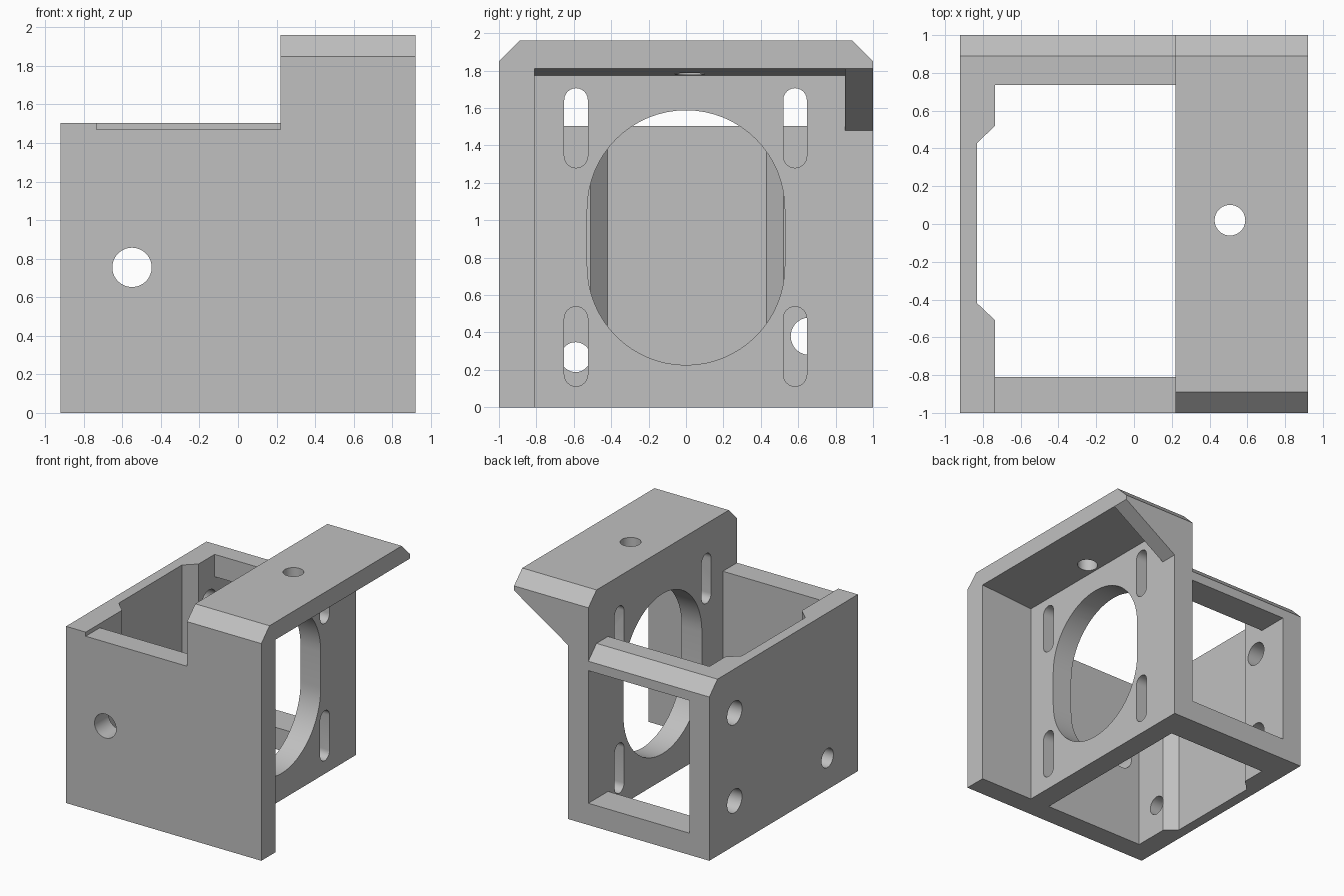
import bpy, bmesh, math

cube = bpy.data.objects.get("Cube")
if cube:
    bpy.data.objects.remove(cube, do_unlink=True)

grey = bpy.data.materials.new("plain grey")
grey.use_nodes = True
grey.diffuse_color = (0.53, 0.53, 0.53, 1)
grey.node_tree.nodes["Principled BSDF"].inputs["Base Color"].default_value = (0.53, 0.53, 0.53, 1)

PLACE = {"x": lambda u, v, t: (t, u, v),   # profile in y, z
         "y": lambda u, v, t: (u, t, v),   # profile in x, z
         "z": lambda u, v, t: (u, v, t)}   # profile in x, y


def prism(name, axis, points, start, end):
    """Extrude a flat profile along an axis."""
    bm = bmesh.new()
    low = [bm.verts.new(PLACE[axis](u, v, start)) for u, v in points]
    high = [bm.verts.new(PLACE[axis](u, v, end)) for u, v in points]
    bm.faces.new(low)
    bm.faces.new(high)
    for i in range(len(low)):
        j = (i + 1) % len(low)
        bm.faces.new((low[i], low[j], high[j], high[i]))
    bmesh.ops.recalc_face_normals(bm, faces=bm.faces)
    mesh = bpy.data.meshes.new(name)
    bm.to_mesh(mesh)
    bm.free()
    mesh.materials.append(grey)
    obj = bpy.data.objects.new(name, mesh)
    bpy.context.collection.objects.link(obj)
    return obj


def rect(u0, u1, v0, v1):
    return [(u0, v0), (u1, v0), (u1, v1), (u0, v1)]


def slot(u, v, radius, half=0.0, steps=32):
    """Upright rounded slot; a circle when half is zero."""
    pts = []
    for side in (0, 1):
        for i in range(steps + (1 if half else 0)):
            a = math.pi * (side + i / steps)
            pts.append((u + radius * math.cos(a),
                        v + radius * math.sin(a) + (half if side == 0 else -half)))
    return pts


# Stepped block: low box and tall mounting end
bracket = prism("mounting_bracket", "y",
                [(-0.92, 0), (0.92, 0), (0.92, 1.96), (0.22, 1.96), (0.22, 1.505), (-0.92, 1.505)], -1, 1)


def cut(axis, points, start, end):
    cutter = prism("cutter", axis, points, start, end)
    cutter.hide_render = True
    mod = bracket.modifiers.new("cut", "BOOLEAN")
    mod.operation = "DIFFERENCE"
    mod.solver = "EXACT"
    mod.object = cutter
    bpy.context.view_layer.objects.active = bracket
    bpy.ops.object.modifier_apply(modifier=mod.name)
    bpy.data.objects.remove(cutter, do_unlink=True)


# Chamfers on the shelf and on the low back edge
for s in (-1, 1):
    cut("x", [(s * 0.79, 2.06), (s * 1.1, 1.75), (s * 1.1, 2.06)], 0.1, 1.0)
cut("x", [(0.79, 1.605), (1.1, 1.295), (1.1, 1.605)], -1.0, 0.22)

# Open well with a relieved side wall
cut("z", [(0.22, -0.81), (0.22, 0.735), (-0.735, 0.735), (-0.735, 0.52), (-0.83, 0.43),
          (-0.83, -0.42), (-0.735, -0.51), (-0.735, -0.81)], -0.1, 2.1 - 0.5)

# Back window and lowered front rim
cut("y", rect(-0.735, 0.22, 0.185, 1.315), 0.6, 1.1)
cut("y", rect(-0.735, 0.22, 1.47, 1.6), -1.1, -0.7)

# Bay under the shelf, then the space below the back gusset
cut("y", [(0.41, -0.1), (1.0, -0.1), (1.0, 1.816), (0.41, 1.775)], -0.81, 0.85)
cut("y", [(0.41, -0.1), (1.0, -0.1), (1.0, 1.862), (0.41, 1.48)], 0.8, 1.1)

# Large oval opening and four adjusting slots in the plate
cut("x", slot(0, 0.907, 0.528, 0.153), 0.1, 0.5)
for y in (-0.588, 0.583):
    for z in (0.325, 1.493):
        cut("x", slot(y, z, 0.063, 0.15, 12), 0.1, 0.5)

# Round holes in the side wall, front wall and shelf
for y, z, r in ((0.66, 0.38, 0.1), (0.66, 1.13, 0.1), (-0.59, 0.268, 0.08)):
    cut("x", slot(y, z, r), -1.0, -0.6)
cut("y", slot(-0.55, 0.755, 0.102), -1.1, -0.7)
cut("z", slot(0.508, 0.02, 0.081), 1.6, 2.1)

bpy.ops.object.select_all(action="DESELECT")
bracket.select_set(True)
bpy.context.view_layer.objects.active = bracket
bpy.ops.object.shade_smooth_by_angle(angle=math.radians(25))
